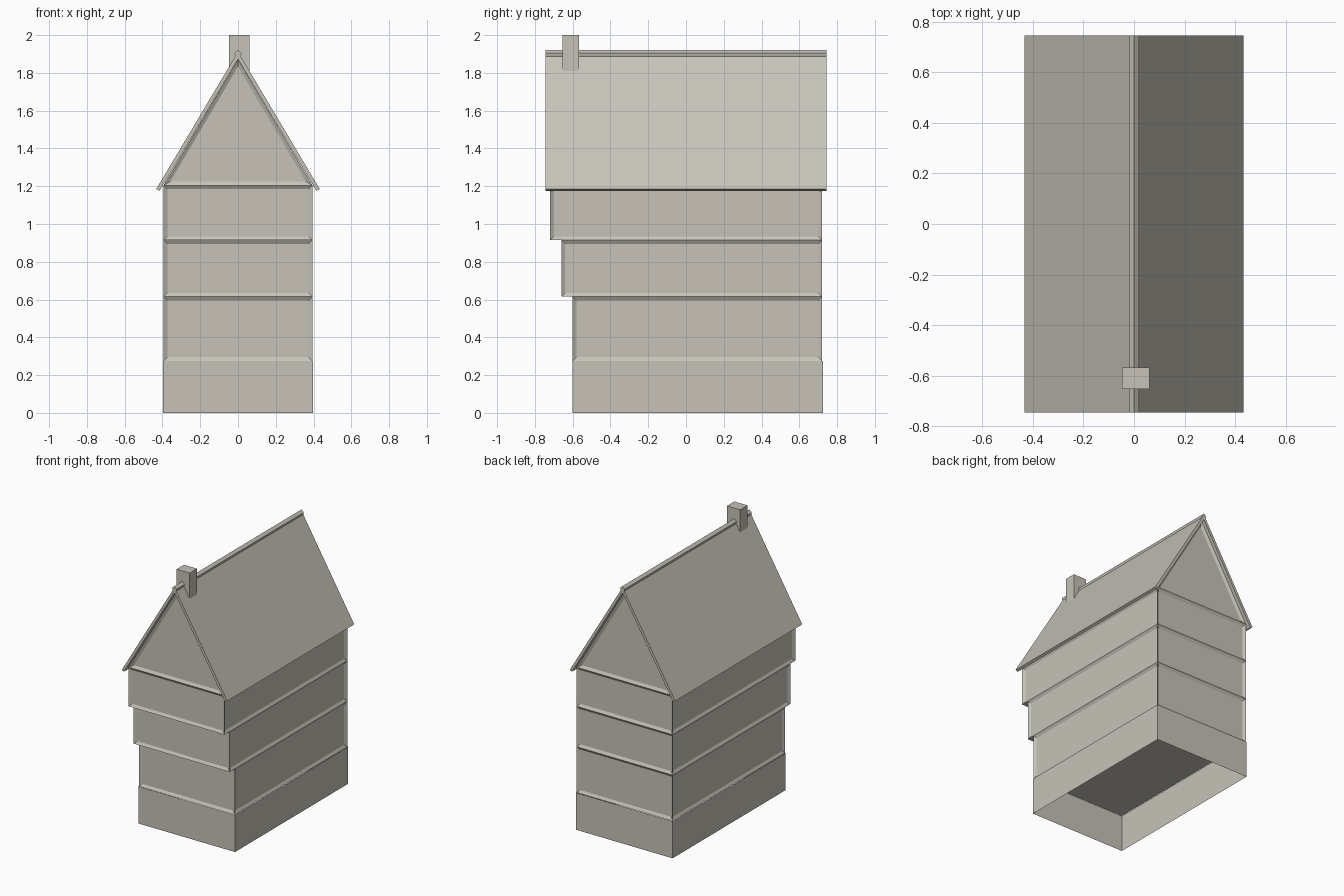
import bpy
import bmesh

cube = bpy.data.objects.get("Cube")
if cube:
    bpy.data.objects.remove(cube, do_unlink=True)

# One plain stone colour
STONE = (0.57, 0.545, 0.485, 1.0)
mat = bpy.data.materials.new("warm_grey_stone")
mat.use_nodes = True
mat.diffuse_color = STONE
mat.node_tree.nodes["Principled BSDF"].inputs["Base Color"].default_value = STONE

HALF_W = 0.394    # half width of the walls
BACK = 0.72       # back wall
FRAME = 0.02      # border around each wall panel
RECESS = 0.012    # panel depth
SLOPE = 1.68      # roof rise over run


def finish(name, bm):
    mesh = bpy.data.meshes.new(name)
    bm.to_mesh(mesh)
    bm.free()
    mesh.materials.append(mat)
    obj = bpy.data.objects.new(name, mesh)
    bpy.context.collection.objects.link(obj)
    return obj


def prism(profile, y0, y1):
    """Extrude an x-z profile along y."""
    bm = bmesh.new()
    face = bm.faces.new([bm.verts.new((x, y0, z)) for x, z in profile])
    ext = bmesh.ops.extrude_face_region(bm, geom=[face])
    verts = [g for g in ext["geom"] if isinstance(g, bmesh.types.BMVert)]
    bmesh.ops.translate(bm, verts=verts, vec=(0, y1 - y0, 0))
    bmesh.ops.recalc_face_normals(bm, faces=bm.faces)
    return bm


def box(x0, x1, y0, y1, z0, z1):
    return prism([(x0, z0), (x1, z0), (x1, z1), (x0, z1)], y0, y1)


def recess_panels(bm, test):
    bm.normal_update()
    faces = [f for f in bm.faces if test(f.normal)]
    bmesh.ops.inset_individual(bm, faces=faces, thickness=FRAME, depth=-RECESS,
                               use_even_offset=True)


# Open-bottomed plinth made of thin walls
bm = box(-HALF_W - 0.003, HALF_W + 0.003, -0.602, BACK + 0.004, 0, 0.275)
bm.normal_update()
bmesh.ops.delete(bm, geom=[f for f in bm.faces if abs(f.normal.z) > 0.5],
                 context='FACES')
finish("plinth", bm)

# Storeys, each stepping out over the one below
storeys = [("ground_storey", -0.60, 0.275, 0.615),
           ("middle_storey", -0.66, 0.615, 0.915),
           ("upper_storey", -0.72, 0.915, 1.205)]
for name, front, z0, z1 in storeys:
    bm = box(-HALF_W, HALF_W, front, BACK, z0, z1)
    recess_panels(bm, lambda n: abs(n.z) < 0.5)
    finish(name, bm)

# Gable under the roof
bm = prism([(-HALF_W, 1.205), (HALF_W, 1.205), (0, 1.872)], -0.72, BACK)
recess_panels(bm, lambda n: abs(n.y) > 0.9)
finish("gable", bm)

# Two roof slabs in one chevron profile
outer_x, inner_x, top, under = 0.433, 0.415, 1.912, 1.873
roof = [(-outer_x, top - SLOPE * outer_x), (0, top),
        (outer_x, top - SLOPE * outer_x), (inner_x, under - SLOPE * inner_x),
        (0, under), (-inner_x, under - SLOPE * inner_x)]
finish("roof", prism(roof, -0.745, 0.745))

# Ridge cap
cap = [(-0.012, 1.88), (0.012, 1.88), (0.019, 1.905), (0, 1.922), (-0.019, 1.905)]
finish("ridge_cap", prism(cap, -0.745, 0.745))

# Chimney
finish("chimney", box(-0.047, 0.061, -0.653, -0.567, 1.78, 2.0))
